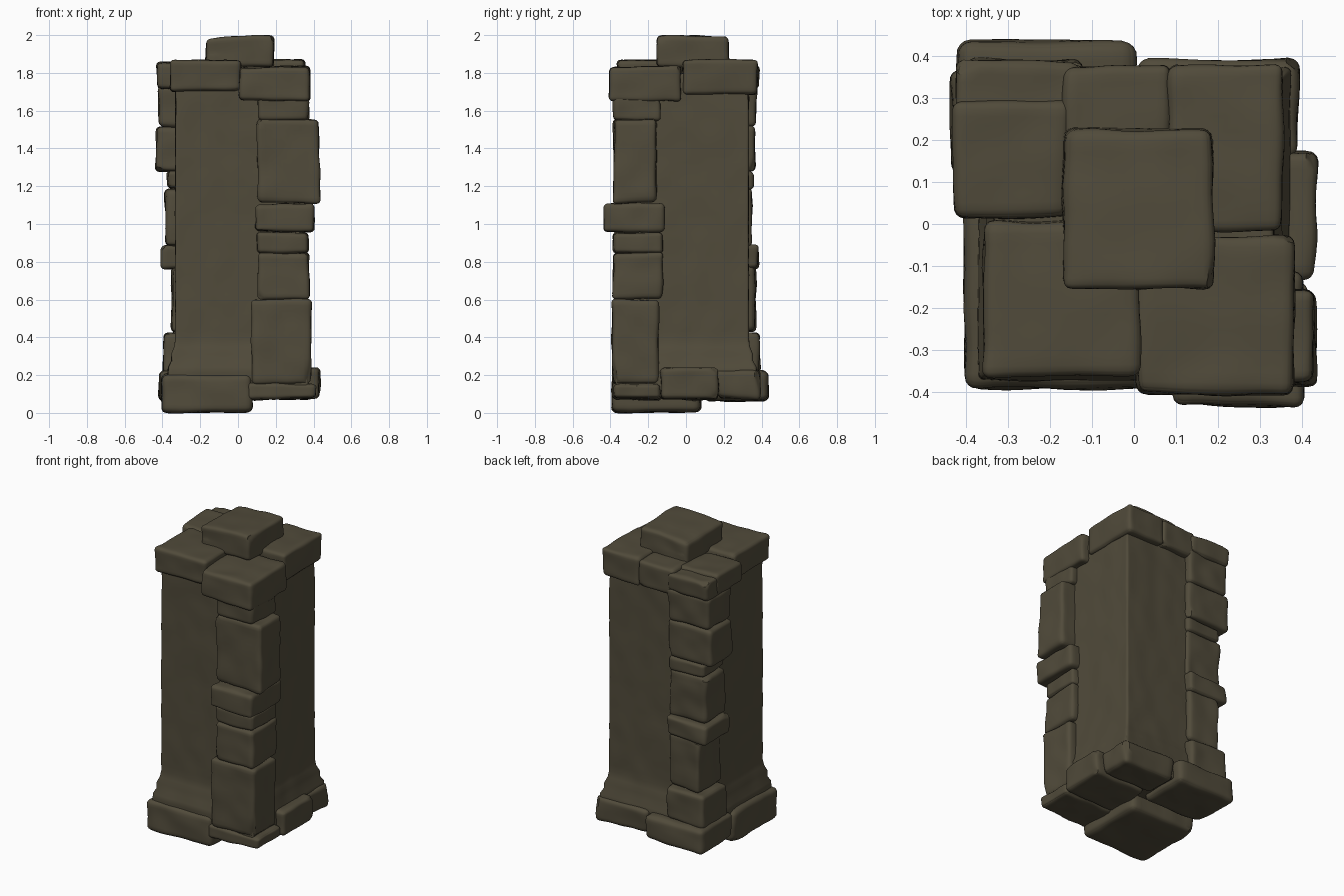
import bpy, bmesh, math, random
from mathutils import Vector, noise

if "Cube" in bpy.data.objects:
    bpy.data.objects.remove(bpy.data.objects["Cube"])

random.seed(4)
mat = bpy.data.materials.new("weathered brown stone")
mat.diffuse_color = (0.082, 0.070, 0.043, 1)
mat.use_nodes = True
mat.node_tree.nodes["Principled BSDF"].inputs["Base Color"].default_value = mat.diffuse_color


def stone(name, x, y, z, r=0.03, chips=3, skew=0.014, rough=0.014, cuts=15, shape=None):
    """Rounded, slightly skewed and chipped block filling the given x, y, z ranges."""
    c = Vector((sum(x), sum(y), sum(z))) / 2
    h = Vector((x[1] - x[0], y[1] - y[0], z[1] - z[0])) / 2
    inner = h - Vector((r, r, r))
    bm = bmesh.new()
    bmesh.ops.create_cube(bm, size=2)
    bmesh.ops.subdivide_edges(bm, edges=bm.edges[:], cuts=cuts, use_grid_fill=True)
    # random inward shift for each of the eight corners
    corner = {(i, j, k): Vector((-i, -j, -k)) * random.uniform(0, skew)
              for i in (-1, 1) for j in (-1, 1) for k in (-1, 1)}
    # planes that knock off corners and edges
    planes = []
    for _ in range(chips):
        d = Vector([random.choice((-1, 1)) * random.uniform(0.15, 1) for _ in range(3)]).normalized()
        reach = sum(abs(d[i]) * h[i] for i in range(3))
        planes.append((d, reach - random.uniform(0.02, 0.045)))
    seed = Vector([random.uniform(-50, 50) for _ in range(3)])
    for v in bm.verts:
        t = Vector([math.sin(a * math.pi / 2) for a in v.co])
        p = Vector([t[i] * h[i] for i in range(3)])
        q = Vector([max(-inner[i], min(inner[i], p[i])) for i in range(3)])
        if (p - q).length > 1e-6:
            n = (p - q).normalized()
            p = q + n * r
        else:
            n = p.normalized()
        for key, off in corner.items():
            p += off * ((1 + key[0] * t[0]) * (1 + key[1] * t[1]) * (1 + key[2] * t[2]) / 8)
        for d, lim in planes:
            over = p.dot(d) - lim
            if over > 0:
                p -= d * over
        p -= n * rough * (0.4 + 0.6 * noise.noise(p * 9 + seed))
        p += c
        v.co = shape(p) if shape else p
    me = bpy.data.meshes.new(name)
    bm.to_mesh(me)
    bm.free()
    me.materials.append(mat)
    ob = bpy.data.objects.new(name, me)
    bpy.context.collection.objects.link(ob)
    bpy.context.view_layer.objects.active = ob
    ob.select_set(True)
    bpy.ops.object.shade_smooth_by_angle(angle=math.radians(35))
    ob.select_set(False)
    return ob


# plain central shaft, flaring in two steps near the foot
def flare(p):
    k = 1 + 0.06 * max(0, min(1, (0.36 - p.z) / 0.04)) + 0.06 * max(0, min(1, (0.27 - p.z) / 0.03))
    return Vector((p.x * k, p.y * k, p.z))


stone("shaft", (-0.335, 0.335), (-0.335, 0.335), (0.1, 1.8), 0.015, 0, 0, 0.008, 47, flare)

# stack at the front right corner: bottom, top, left x, right x, front y, back y
for i, (a, b, x0, x1, y0, y1) in enumerate([
        (0.06, 0.17, 0.04, 0.43, -0.40, -0.12),
        (0.14, 0.61, 0.06, 0.40, -0.40, -0.13),
        (0.59, 0.86, 0.09, 0.39, -0.40, -0.11),
        (0.83, 0.97, 0.09, 0.39, -0.40, -0.11),
        (0.95, 1.12, 0.08, 0.41, -0.445, -0.105),
        (1.10, 1.57, 0.09, 0.445, -0.395, -0.14),
        (1.53, 1.70, 0.09, 0.39, -0.40, -0.12)]):
    stone(f"front_right_corner_stone_{i + 1}", (x0, x1), (y0, y1), (a, b), chips=3 if i else 1)

# stack at the back left corner: bottom, top, left x, back y
for i, (a, b, x0, y1) in enumerate([
        (0.20, 0.44, -0.41, 0.405),
        (0.42, 0.79, -0.36, 0.38),
        (0.75, 0.90, -0.42, 0.395),
        (0.87, 1.20, -0.40, 0.36),
        (1.17, 1.29, -0.39, 0.37),
        (1.27, 1.53, -0.445, 0.375),
        (1.50, 1.74, -0.435, 0.385)]):
    stone(f"back_left_corner_stone_{i + 1}", (x0, -0.11), (0.11, y1), (a, b))

# foot stones
stone("base_front_left", (-0.415, 0.09), (-0.405, 0.09), (-0.01, 0.22), 0.04, 1)
stone("base_right", (0.05, 0.445), (-0.15, 0.18), (0.06, 0.25))
stone("base_back_right", (0.0, 0.40), (0.15, 0.40), (0.06, 0.235), 0.035)
stone("base_back_left", (-0.43, 0.02), (0.08, 0.45), (0.05, 0.24), 0.04)

# cap stones
stone("cap_front_left", (-0.37, 0.03), (-0.375, 0.02), (1.69, 1.88))
stone("cap_front_right", (-0.01, 0.39), (-0.42, -0.02), (1.64, 1.845))
stone("cap_back_right", (0.07, 0.365), (-0.03, 0.39), (1.67, 1.88))
stone("cap_left", (-0.44, -0.14), (0.0, 0.30), (1.70, 1.865))
stone("cap_back_left", (-0.435, -0.11), (0.12, 0.40), (1.70, 1.85))
stone("cap_back", (-0.18, 0.10), (0.05, 0.39), (1.67, 1.87))
stone("top_stone", (-0.18, 0.20), (-0.165, 0.24), (1.82, 2.01), 0.03, 3,
      shape=lambda p: p - Vector((0, 0, 0.09 * max(0, 0.05 - p.x) * (p.z > 1.9))))
